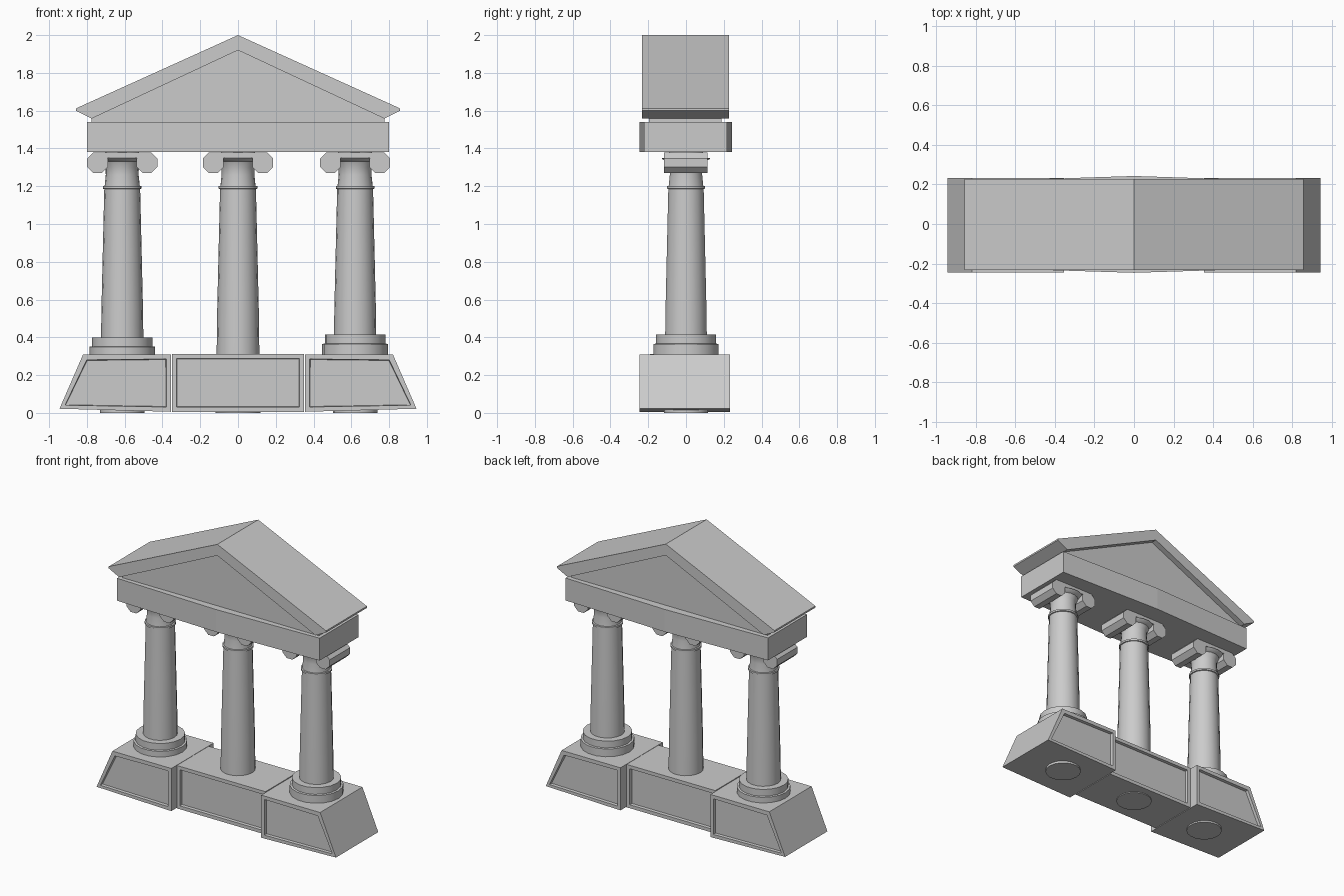
import bpy, bmesh
from math import cos, sin, pi

if "Cube" in bpy.data.objects:
    bpy.data.objects.remove(bpy.data.objects["Cube"])


def finish(name, bm, smooth=False):
    bmesh.ops.recalc_face_normals(bm, faces=bm.faces[:])
    me = bpy.data.meshes.new(name)
    bm.to_mesh(me)
    bm.free()
    ob = bpy.data.objects.new(name, me)
    bpy.context.collection.objects.link(ob)
    if smooth:
        bpy.ops.object.select_all(action='DESELECT')
        ob.select_set(True)
        bpy.context.view_layer.objects.active = ob
        bpy.ops.object.shade_smooth_by_angle(angle=0.6)
    return ob


def prism(name, pts, y0, y1, panel=0.0):
    """Extrude an x-z outline along y; optionally sink a panel into both ends."""
    bm = bmesh.new()
    a = [bm.verts.new((x, y0, z)) for x, z in pts]
    b = [bm.verts.new((x, y1, z)) for x, z in pts]
    ends = [bm.faces.new(a), bm.faces.new(b[::-1])]
    n = len(pts)
    for i in range(n):
        j = (i + 1) % n
        bm.faces.new((a[i], b[i], b[j], a[j]))
    bmesh.ops.recalc_face_normals(bm, faces=bm.faces[:])
    if panel:
        for f in ends:
            bmesh.ops.inset_region(bm, faces=[f], thickness=panel)
            out = f.normal.copy()
            bmesh.ops.inset_region(bm, faces=[f], thickness=0.004)
            bmesh.ops.translate(bm, verts=f.verts[:], vec=out * -0.02)
    return finish(name, bm)


def lathe(name, profile, cx, sides=18):
    """Revolve an r-z profile about a vertical axis at x = cx, with capped ends."""
    bm = bmesh.new()
    rings = [[bm.verts.new((cx + r * cos(2 * pi * i / sides),
                            r * sin(2 * pi * i / sides), z)) for i in range(sides)]
             for r, z in profile]
    for lo, hi in zip(rings, rings[1:]):
        for i in range(sides):
            j = (i + 1) % sides
            bm.faces.new((lo[i], lo[j], hi[j], hi[i]))
    bm.faces.new(rings[0])
    bm.faces.new(rings[-1])
    return finish(name, bm, True)


# Plinth: two tapered end blocks and a shallower middle block, all panelled
for side, s in (("left", -1), ("right", 1)):
    prism(side + "_plinth", [(s * x, z) for x, z in
          ((0.355, 0.006), (0.945, 0.022), (0.82, 0.31), (0.355, 0.31))],
          -0.245, 0.232, 0.035)
prism("middle_plinth", [(-0.35, 0.006), (0.35, 0.006), (0.35, 0.312), (-0.35, 0.312)],
      -0.19, 0.17, 0.035)

# Columns with neck ring, flared capital and octagonal scrolls
shaft = [(0.118, 0.0), (0.113, 0.32), (0.110, 0.55), (0.103, 0.85), (0.095, 1.185),
         (0.102, 1.187), (0.102, 1.2), (0.093, 1.202), (0.087, 1.26), (0.088, 1.3),
         (0.1, 1.33), (0.125, 1.342), (0.13, 1.348), (0.11, 1.352), (0.09, 1.38)]
for side, cx, step in (("left", -0.613, 0.35), ("middle", 0.0, None), ("right", 0.62, 0.365)):
    lathe(side + "_column", shaft, cx)
    if step:
        lathe(side + "_column_base", [(0.174, 0.305), (0.174, step), (0.16, step + 0.002),
                                      (0.16, step + 0.05)], cx)
    for s in (-1, 1):
        scroll = [(cx + s * 0.131 + 0.059 * cos(pi * (i + 0.5) / 4),
                   1.324 + 0.059 * sin(pi * (i + 0.5) / 4)) for i in range(8)]
        prism(side + "_scroll", scroll, -0.117, 0.113)
    prism(side + "_abacus", [(cx - 0.13, 1.35), (cx + 0.13, 1.35),
                             (cx + 0.13, 1.379), (cx - 0.13, 1.379)], -0.117, 0.113)

# Entablature: beam bowed outward at the centre of front and back
bm = bmesh.new()
plan = [(-0.8, -0.222), (0, -0.247), (0.8, -0.222), (0.8, 0.217), (0, 0.243), (-0.8, 0.217)]
face = bm.faces.new([bm.verts.new((x, y, 1.38)) for x, y in plan])
top = bmesh.ops.extrude_face_region(bm, geom=[face])["geom"]
bmesh.ops.translate(bm, verts=[v for v in top if isinstance(v, bmesh.types.BMVert)],
                    vec=(0, 0, 0.16))
finish("entablature", bm)

# Pediment: recessed gable wall under a thick roof
prism("gable_wall", [(-0.775, 1.535), (0.775, 1.535), (0.775, 1.565),
                     (0, 1.93), (-0.775, 1.565)], -0.195, 0.187)
for side, s in (("left", -1), ("right", 1)):
    prism(side + "_roof", [(0, 2.0), (s * 0.858, 1.612), (s * 0.858, 1.6),
                           (s * 0.775, 1.558), (0, 1.92)], -0.233, 0.228)
